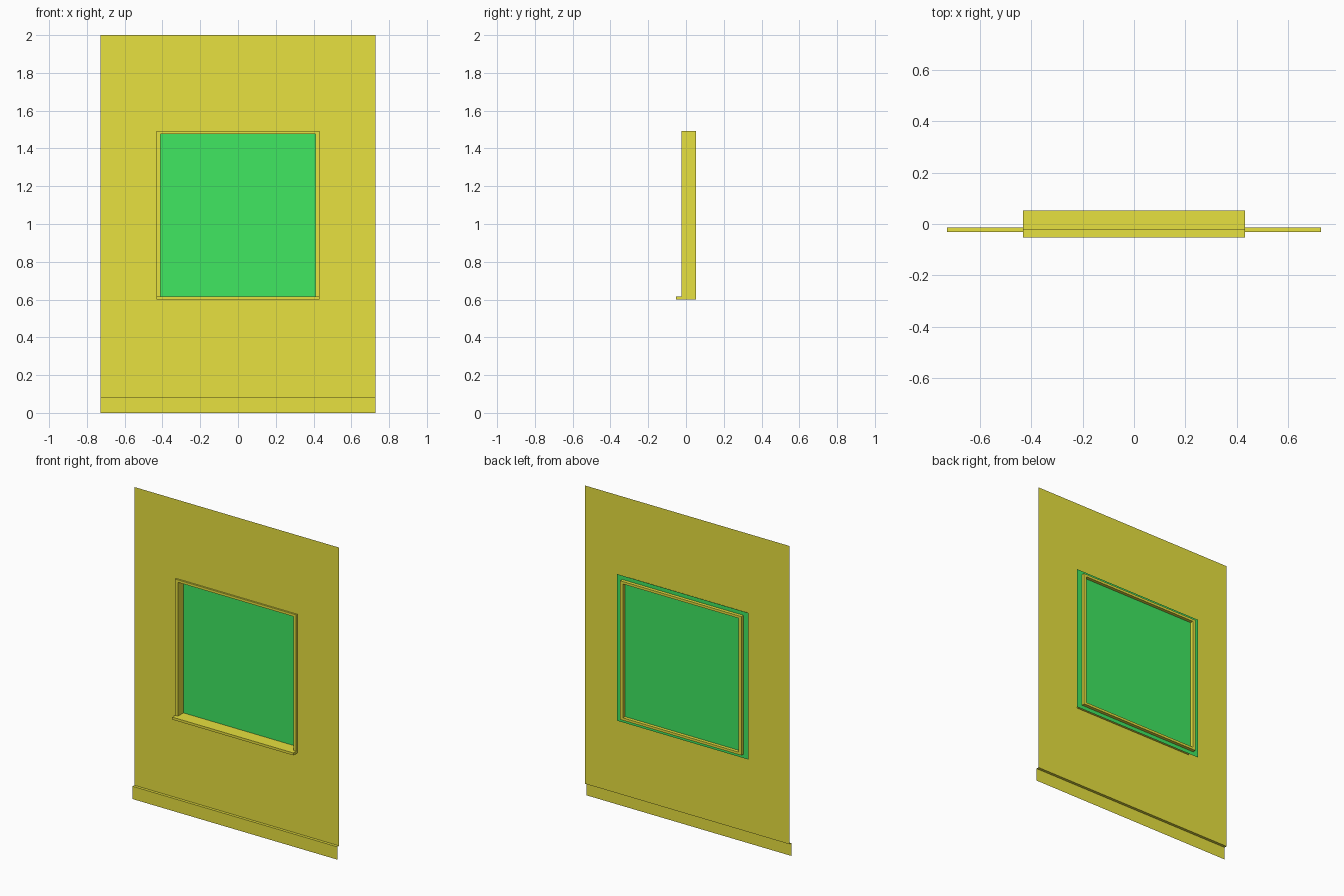
import bpy, bmesh
from mathutils import Vector

if "Cube" in bpy.data.objects:
    bpy.data.objects.remove(bpy.data.objects["Cube"])

HALF_W, HEIGHT = 0.728, 2.0          # wall panel
SKIRT_Z, SKIRT_Y, WALL_Y = 0.082, -0.031, -0.013
OUT_X, IN_X = 0.431, 0.411           # window frame half widths
Z0, Z1, Z2, Z3 = 0.599, 0.615, 1.476, 1.492
FRONT_Y, BACK_Y, SILL_Y = -0.024, 0.053, -0.053
GLASS_Y, GLASS_LAP = 0.032, 0.037


def material(name, color):
    mat = bpy.data.materials.new(name)
    mat.diffuse_color = (*color, 1)
    mat.use_nodes = True
    mat.node_tree.nodes["Principled BSDF"].inputs["Base Color"].default_value = mat.diffuse_color
    return mat


def finish(bm, name, mat):
    mesh = bpy.data.meshes.new(name)
    bm.normal_update()
    bm.to_mesh(mesh)
    bm.free()
    obj = bpy.data.objects.new(name, mesh)
    bpy.context.collection.objects.link(obj)
    mesh.materials.append(mat)
    return obj


def sheet(xs, zs, y, hole=True):
    """Flat grid of faces looking to -y, with the middle cell left open."""
    bm = bmesh.new()
    grid = [[bm.verts.new((x, y, z)) for x in xs] for z in zs]
    for j in range(len(zs) - 1):
        for i in range(len(xs) - 1):
            if hole and (i, j) == (1, 1):
                continue
            bm.faces.new((grid[j][i], grid[j][i + 1],
                          grid[j + 1][i + 1], grid[j + 1][i]))
    return bm


def extrude(bm, faces, dy):
    new = bmesh.ops.extrude_face_region(bm, geom=faces)["geom"]
    verts = [v for v in new if isinstance(v, bmesh.types.BMVert)]
    bmesh.ops.translate(bm, verts=verts, vec=Vector((0, dy, 0)))


yellow = material("yellow_paint", (0.8, 0.75, 0.05))
green = material("green_glass", (0.05, 0.8, 0.12))

# Wall sheet with window opening
bm = sheet((-HALF_W, -OUT_X, OUT_X, HALF_W), (SKIRT_Z, Z0, Z3, HEIGHT), WALL_Y)
finish(bm, "wall_panel", yellow)

# Skirting sheet with its ledge back to the wall
bm = bmesh.new()
rows = [[bm.verts.new((x, y, z)) for x in (-HALF_W, HALF_W)]
        for y, z in ((SKIRT_Y, 0), (SKIRT_Y, SKIRT_Z), (WALL_Y, SKIRT_Z))]
for a, b in zip(rows, rows[1:]):
    bm.faces.new((a[0], a[1], b[1], b[0]))
finish(bm, "skirting", yellow)

# Window frame, with the bottom rail pulled forward as a sill
bm = sheet((-OUT_X, -IN_X, IN_X, OUT_X), (Z0, Z1, Z2, Z3), BACK_Y)
extrude(bm, bm.faces[:], FRONT_Y - BACK_Y)
bm.normal_update()
sill = [f for f in bm.faces
        if all(abs(v.co.y - FRONT_Y) < 1e-5 and v.co.z < Z1 + 1e-5 for v in f.verts)]
extrude(bm, sill, SILL_Y - FRONT_Y)
bmesh.ops.recalc_face_normals(bm, faces=bm.faces[:])
finish(bm, "window_frame", yellow)

# Glass pane, overlapping the frame all round behind the wall
gx = OUT_X + GLASS_LAP
bm = sheet((-gx, gx), (Z0 - 0.025, Z3 + 0.025), GLASS_Y, hole=False)
finish(bm, "window_glass", green)
